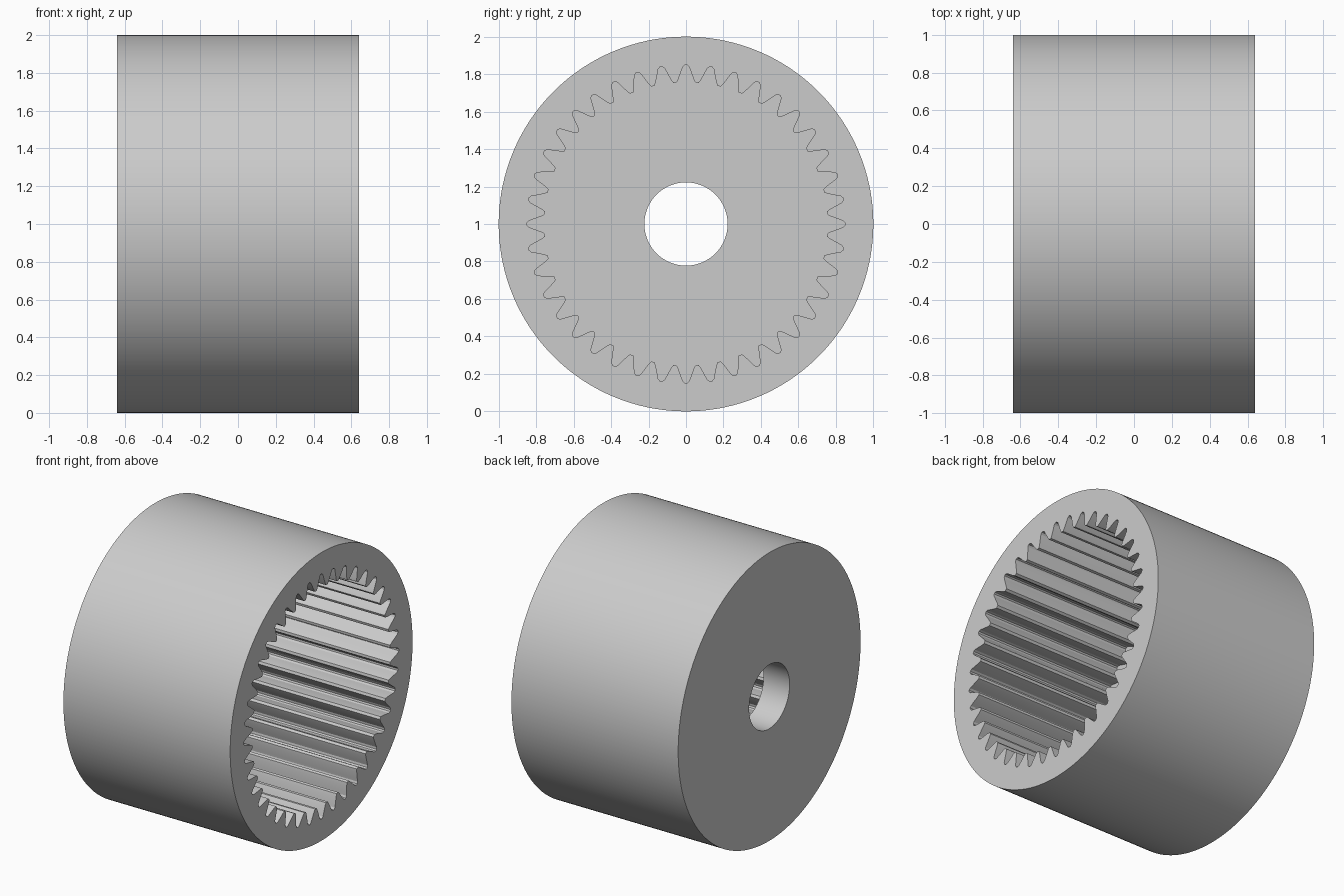
import bpy, bmesh
from math import sin, cos, radians

cube = bpy.data.objects.get("Cube")
if cube:
    bpy.data.objects.remove(cube, do_unlink=True)

TEETH = 40
HALF = 0.64            # half the length along x
FLOOR = -0.44          # inner face of the end wall
# One groove: angle in degrees from its centre, radius
GROOVE = [(-3.8, 0.757), (-3.0, 0.775), (-1.7, 0.82), (-1.15, 0.84), (-0.4, 0.85),
          (0.4, 0.85), (1.15, 0.84), (1.7, 0.82), (3.0, 0.775), (3.8, 0.757)]
profile = [(radians(i * 360 / TEETH + a), r) for i in range(TEETH) for a, r in GROOVE]

steel = bpy.data.materials.new("grey_steel")
steel.use_nodes = True
colour = (0.6, 0.6, 0.6, 1)
steel.diffuse_color = colour
steel.node_tree.nodes["Principled BSDF"].inputs["Base Color"].default_value = colour

bm = bmesh.new()


def ring(x, radius=None):
    """Ring around the x axis; without a radius it follows the toothed profile."""
    return [bm.verts.new((x, (radius or r) * sin(a), 1 + (radius or r) * cos(a)))
            for a, r in profile]


# Bore, end wall, outer barrel, rim, toothed wall and floor as one closed loft
rings = [ring(-HALF, 0.222), ring(-HALF, 1), ring(HALF, 1),
         ring(HALF), ring(FLOOR), ring(FLOOR, 0.222)]
n = len(profile)
for k, a in enumerate(rings):
    b = rings[(k + 1) % len(rings)]
    for i in range(n):
        j = (i + 1) % n
        bm.faces.new((a[i], a[j], b[j], b[i]))
bmesh.ops.recalc_face_normals(bm, faces=bm.faces[:])

mesh = bpy.data.meshes.new("internal_gear_sleeve")
bm.to_mesh(mesh)
bm.free()
mesh.materials.append(steel)
sleeve = bpy.data.objects.new("internal_gear_sleeve", mesh)
bpy.context.collection.objects.link(sleeve)

bpy.ops.object.select_all(action='DESELECT')
sleeve.select_set(True)
bpy.context.view_layer.objects.active = sleeve
bpy.ops.object.shade_smooth_by_angle(angle=radians(25))
